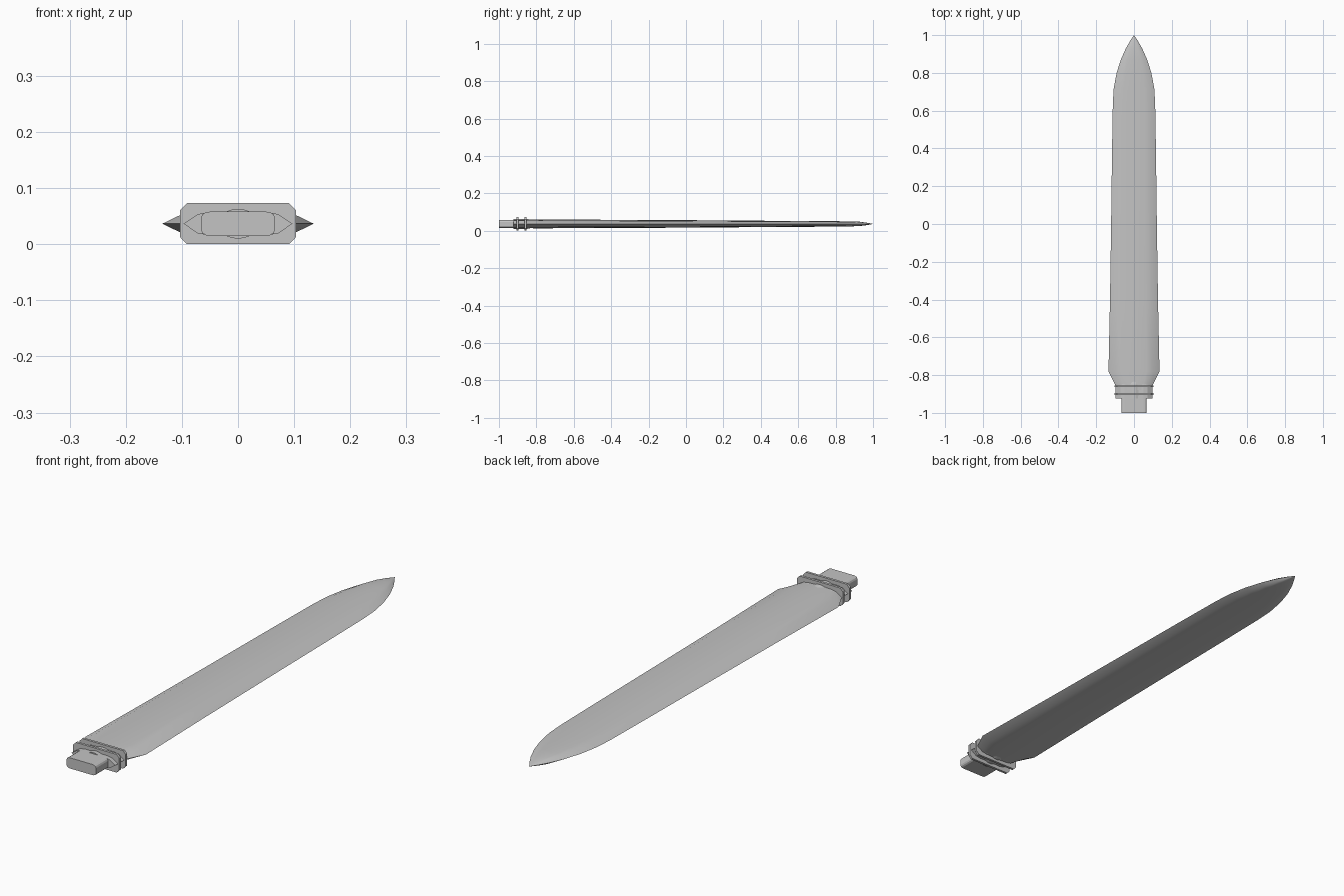
import bpy, bmesh
from math import radians

cube = bpy.data.objects.get("Cube")
if cube:
    bpy.data.objects.remove(cube, do_unlink=True)

MID = 0.0365  # height of the blade's centre plane

steel = bpy.data.materials.new("steel grey")
steel.use_nodes = True
colour = (0.55, 0.55, 0.55, 1)
steel.diffuse_color = colour
steel.node_tree.nodes["Principled BSDF"].inputs["Base Color"].default_value = colour


def ring_from_quarter(quarter):
    """Mirror a quarter outline (from +x edge to the centre line) into a closed ring."""
    upper = quarter + [(-x, z) for x, z in reversed(quarter) if x > 0]
    lower = [(x, -z) for x, z in reversed(upper) if z > 0]
    return upper + lower


def loft(name, stations, smooth=None):
    """Skin rings placed along y; stations hold (y, quarter outline)."""
    bm = bmesh.new()
    rings = [[bm.verts.new((x, y, MID + z)) for x, z in ring_from_quarter(q)]
             for y, q in stations]
    n = len(rings[0])
    for a, b in zip(rings, rings[1:]):
        for i in range(n):
            j = (i + 1) % n
            bm.faces.new((a[i], a[j], b[j], b[i]))
    bm.faces.new(rings[0])
    bm.faces.new(rings[-1])
    bmesh.ops.recalc_face_normals(bm, faces=bm.faces)
    mesh = bpy.data.meshes.new(name)
    bm.to_mesh(mesh)
    bm.free()
    mesh.materials.append(steel)
    obj = bpy.data.objects.new(name, mesh)
    bpy.context.collection.objects.link(obj)
    if smooth:
        bpy.ops.object.select_all(action="DESELECT")
        obj.select_set(True)
        bpy.context.view_layer.objects.active = obj
        bpy.ops.object.shade_smooth_by_angle(angle=radians(smooth))
    return obj


def blade_section(w, t):
    """Thin edge bevelled up to a gently domed face."""
    return [(w, 0), (w * 0.74, t * 0.72), (w * 0.5, t * 0.88),
            (w * 0.22, t * 0.97), (0, t)]


# Blade: y, half width, half thickness
outline = [(-0.88, 0.093, 0.023), (-0.85, 0.1, 0.023), (-0.78, 0.135, 0.0235),
           (-0.4, 0.127, 0.022), (0, 0.121, 0.02), (0.4, 0.116, 0.017),
           (0.64, 0.112, 0.0155), (0.72, 0.107, 0.015), (0.8, 0.092, 0.0145),
           (0.87, 0.07, 0.0135), (0.93, 0.043, 0.0115), (0.97, 0.02, 0.006),
           (1, 0.0005, 0.0004)]
loft("blade", [(y, blade_section(w, t)) for y, w, t in outline], smooth=30)

# Fluted collar with a small central ridge
collar = [(0.097, 0), (0.072, 0.017), (0.05, 0.021), (0.025, 0.0205),
          (0.01, 0.0255), (0, 0.0265)]
tapered = [(x * 0.97, z * 0.85) for x, z in collar]
loft("collar", [(-0.923, collar), (-0.85, collar), (-0.832, tapered)])

# Guard plates with chamfered corners
plate = [(0.103, 0.024), (0.091, 0.0365)]
for name, y in (("front_guard_plate", -0.9), ("back_guard_plate", -0.859)):
    loft(name, [(y - 0.005, plate), (y + 0.005, plate)])

# Tang with rounded corners
tang = [(0.066, 0.011), (0.063, 0.017), (0.057, 0.0205), (0.05, 0.0215)]
loft("tang", [(-1, tang), (-0.91, tang)])
